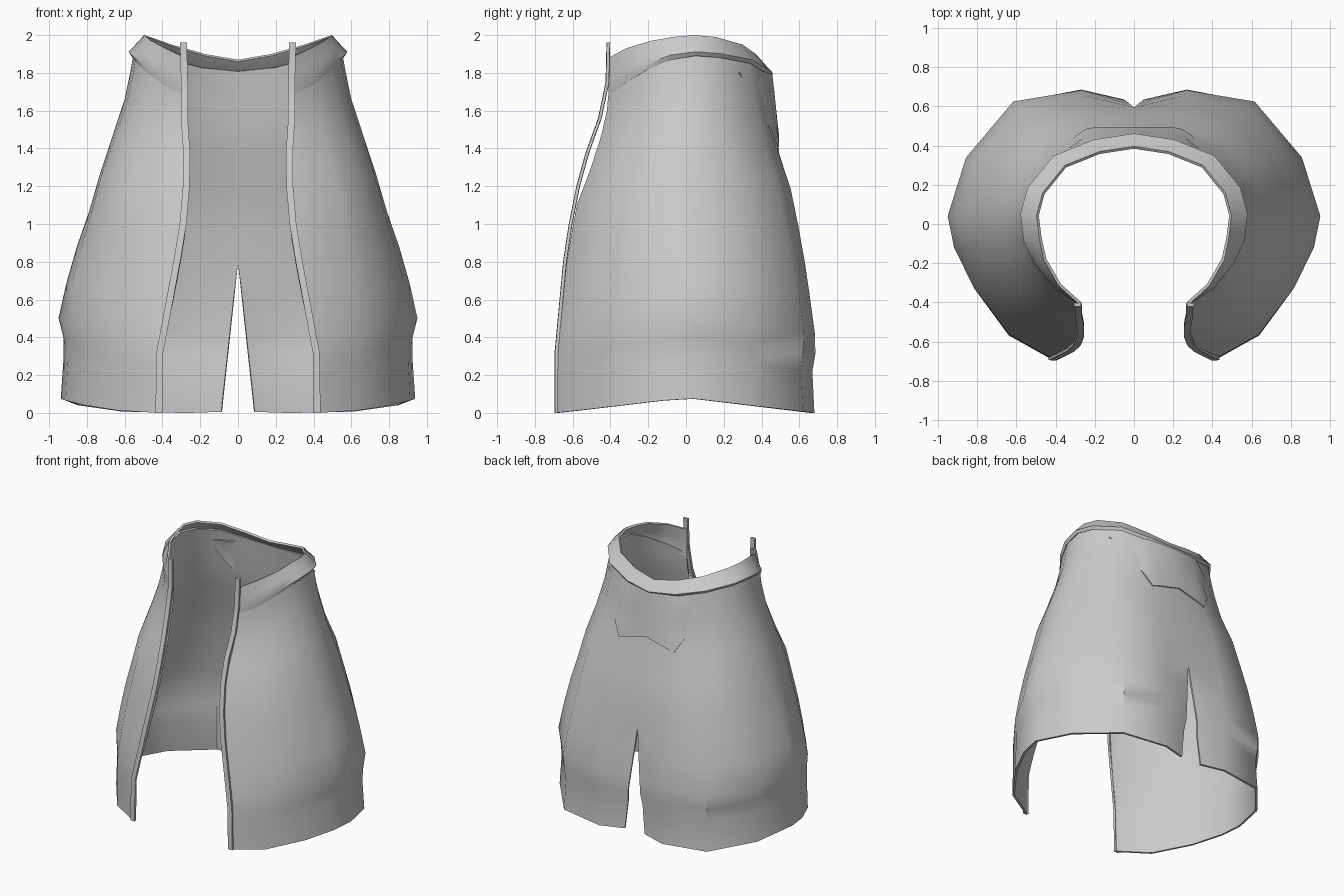
import bpy, math

if "Cube" in bpy.data.objects:
    bpy.data.objects.remove(bpy.data.objects["Cube"])

# Half outlines (x, y) from front opening round to centre back
HEM = [(.42, -.69), (.64, -.57), (.82, -.33), (.92, -.12), (.95, .04),
       (.86, .34), (.62, .63), (.27, .69), (0, .635)]
WAIST = [(.28, -.41), (.40, -.33), (.50, -.20), (.55, -.08), (.565, .05),
         (.53, .18), (.40, .34), (.20, .42), (0, .45)]
BAND_LOW = [1.67, 1.74, 1.82, 1.87, 1.89, 1.88, 1.85, 1.80, 1.78]
BAND_TOP = [1.88, 1.93, 1.97, 1.99, 2.0, 1.99, 1.95, 1.90, 1.87]
# Height, front edge x, then flare at front, side and back
LEVELS = [(0, .42, 1, .97, .96), (.22, .415, 1, .93, .92), (.32, .41, 1, .93, 1),
          (.43, .395, .97, 1, .96), (.62, .355, .9, .89, .87), (.81, .32, .82, .75, .78),
          (1.0, .29, .72, .58, .67), (1.2, .27, .6, .43, .52), (1.4, .27, .35, .26, .24),
          (1.6, .28, .14, .09, .12), (1.75, .28, .03, .01, .04), (1.86, .28, 0, -.04, -.03)]


def lerp(a, b, t):
    return a + (b - a) * t


def loft(name, rows, closed=False, thickness=0, wrap=None):
    """Skin rows of points, mirror to the other side, thicken and shade."""
    n = len(rows[0])
    faces = [(i * n + j, i * n + (j + 1) % n, (i + 1) * n + (j + 1) % n, (i + 1) * n + j)
             for i in range(len(rows) - 1) for j in range(n if closed else n - 1)]
    if closed:
        last = (len(rows) - 1) * n
        faces += [tuple(reversed(range(n))), tuple(range(last, last + n))]
    me = bpy.data.meshes.new(name)
    me.from_pydata([p for r in rows for p in r], [], faces)
    ob = bpy.data.objects.new(name, me)
    bpy.context.collection.objects.link(ob)
    mirror = ob.modifiers.new("mirror", 'MIRROR')
    mirror.merge_threshold = .002
    if wrap:
        sw = ob.modifiers.new("wrap", 'SHRINKWRAP')
        sw.target = wrap
        sw.wrap_mode = 'ABOVE_SURFACE'
        sw.offset = .01
    if thickness:
        so = ob.modifiers.new("cloth", 'SOLIDIFY')
        so.thickness = thickness
        so.offset = -1
    bpy.ops.object.select_all(action='DESELECT')
    ob.select_set(True)
    bpy.context.view_layer.objects.active = ob
    bpy.ops.object.convert(target='MESH')
    bpy.ops.object.shade_smooth_by_angle(angle=math.radians(40))
    return ob


# Flared skirt with open front and back vent
rows = []
for z, fx, wf, ws, wb in LEVELS:
    row = []
    for j, (h, w) in enumerate(zip(HEM, WAIST)):
        k = lerp(wf, ws, j / 4) if j <= 4 else lerp(ws, wb, (j - 4) / 4)
        x, y = lerp(w[0], h[0], k), lerp(w[1], h[1], k)
        if j == 0:
            x = fx
        if j == 8:
            x = max(0, .085 * (1 - z / .81))
        low = .08 * max(0, 1 - abs(y) / .68)
        row.append((x, y, lerp(low, BAND_LOW[j] + .03, z / 1.86)))
    rows.append(row)
skirt = loft("skirt", rows, thickness=.016)

# Soft waistband, pulled in along its top edge
rows = []
for t, s in [(0, 1.0), (.2, 1.025), (.55, .96), (1, .88)]:
    rows.append([(x * lerp(1, s, min(1, j / 3)), y * lerp(1, s, min(1, j / 3)),
                  lerp(BAND_LOW[j], BAND_TOP[j], t))
                 for j, (x, y) in enumerate(WAIST)])
loft("waistband", rows, thickness=.016)

# Folded facing strips down both front edges
path = [(.415, -.69, 0), (.41, -.69, .32), (.32, -.645, .8), (.287, -.615, 1.0),
        (.27, -.575, 1.2), (.268, -.525, 1.38), (.28, -.46, 1.56), (.28, -.42, 1.75),
        (.285, -.415, 1.96)]
loft("front_facing", [[(x - .014, y - .006, z), (x + .022, y - .004, z),
                       (x + .022, y + .012, z), (x - .014, y + .014, z)]
                      for x, y, z in path], closed=True)

# Pointed yoke patch lying on the upper back
top = [(0, .45, 1.79), (.22, .43, 1.81), (.46, .28, 1.80)]
bottom = [(0, .48, 1.46), (.12, .50, 1.43), (.24, .50, 1.40)]
rows = []
for i in range(5):
    pts = [tuple(lerp(a, b, i / 4) for a, b in zip(p, q)) for p, q in zip(bottom, top)]
    mids = [tuple(lerp(a, b, .5) for a, b in zip(pts[k], pts[k + 1])) for k in (0, 1)]
    rows.append([pts[2], mids[1], pts[1], mids[0], pts[0]][::1])
loft("back_yoke", rows, wrap=skirt, thickness=.008)
